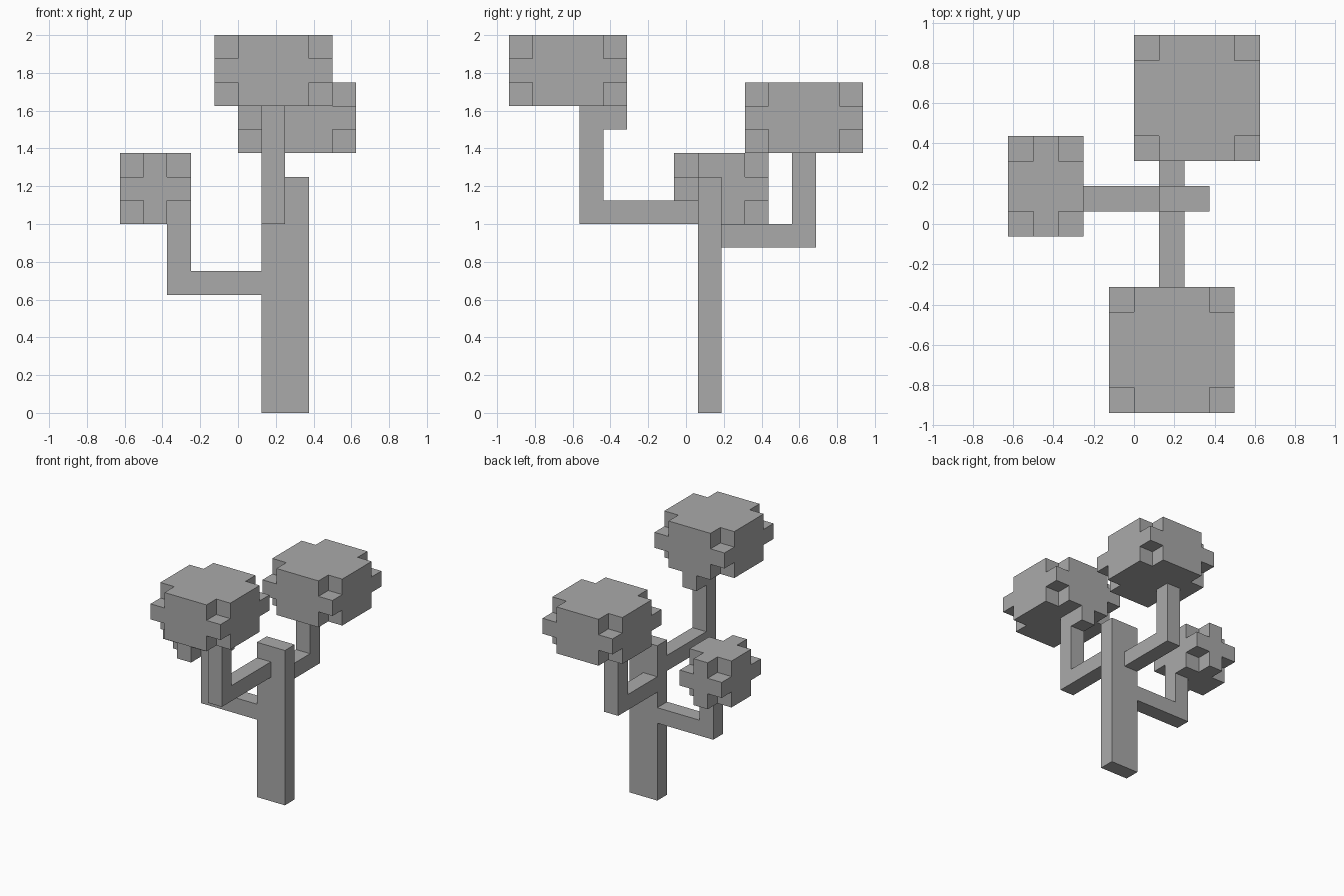
import bpy
import bmesh
from itertools import product
from mathutils import Vector

UNIT = 0.125                            # edge of one block
ORIGIN = Vector((-0.625, -0.9375, 0))   # corner of the block grid

cube = bpy.data.objects.get("Cube")
if cube:
    bpy.data.objects.remove(cube, do_unlink=True)

grey = bpy.data.materials.new("plain_grey")
grey.use_nodes = True
grey.diffuse_color = (0.4, 0.4, 0.4, 1)
for node in grey.node_tree.nodes:
    if node.type == 'BSDF_PRINCIPLED':
        node.inputs["Base Color"].default_value = grey.diffuse_color
        node.inputs["Roughness"].default_value = 0.9


def box(low, high):
    """Set of grid cells from low up to, but not including, high."""
    return set(product(*(range(a, b) for a, b in zip(low, high))))


def rounded_box(low, high):
    """Box of cells with its eight corner cells missing."""
    corners = product(*((a, b - 1) for a, b in zip(low, high)))
    return box(low, high) - set(corners)


def build(name, cells):
    """Make the outer skin of a set of cells as one flat-shaded object."""
    bm = bmesh.new()
    for cell in cells:
        for axis, side in product(range(3), (0, 1)):
            neighbour = list(cell)
            neighbour[axis] += 2 * side - 1
            if tuple(neighbour) in cells:
                continue
            u, v = (axis + 1) % 3, (axis + 2) % 3
            ring = []
            for du, dv in ((0, 0), (1, 0), (1, 1), (0, 1)):
                p = Vector(cell)
                p[axis] += side
                p[u] += du
                p[v] += dv
                ring.append(bm.verts.new(ORIGIN + p * UNIT))
            bm.faces.new(ring if side else ring[::-1])
    bmesh.ops.remove_doubles(bm, verts=bm.verts, dist=UNIT / 100)
    bmesh.ops.dissolve_limit(bm, angle_limit=0.01, verts=bm.verts, edges=bm.edges)
    mesh = bpy.data.meshes.new(name)
    bm.to_mesh(mesh)
    bm.free()
    mesh.materials.append(grey)
    obj = bpy.data.objects.new(name, mesh)
    bpy.context.collection.objects.link(obj)


# Trunk
build("trunk", box((6, 8, 0), (8, 9, 10)))

# Bent branches: a level arm and a riser
build("front_branch", box((6, 3, 8), (7, 8, 9)) | box((6, 3, 9), (7, 4, 13)))
build("back_branch", box((6, 9, 7), (7, 13, 8)) | box((6, 12, 8), (7, 13, 11)))
build("right_branch", box((2, 8, 5), (6, 9, 6)) | box((2, 8, 6), (3, 9, 8)))

# Leaf clusters, the front one with a block hanging below
build("front_leaves", rounded_box((4, 0, 13), (9, 5, 16)) | box((6, 4, 12), (7, 5, 13)))
build("back_leaves", rounded_box((5, 10, 11), (10, 15, 14)))
build("right_leaves", rounded_box((0, 7, 8), (3, 11, 11)))
